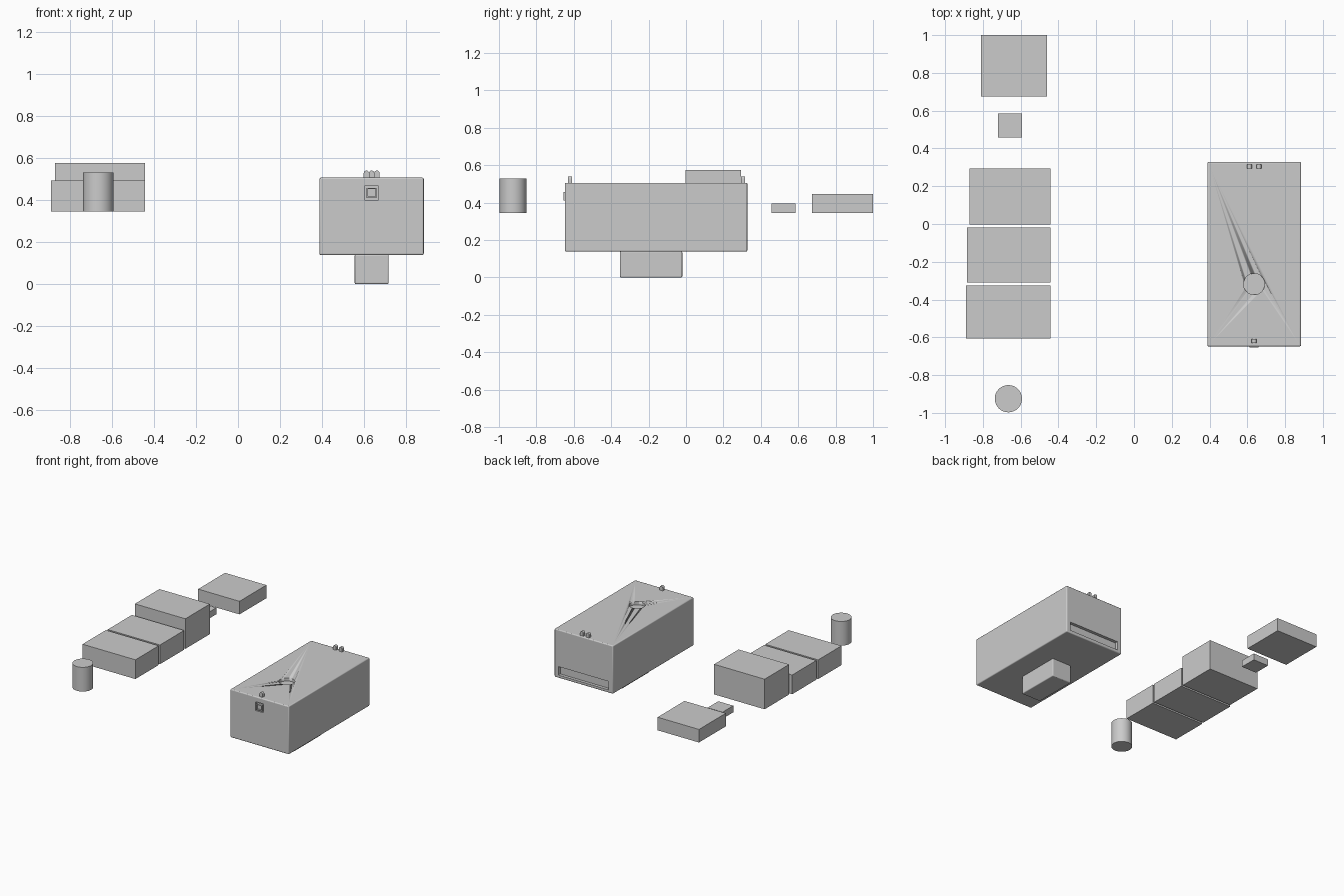
import bpy, bmesh, math

if "Cube" in bpy.data.objects:
    bpy.data.objects.remove(bpy.data.objects["Cube"])

CX = 0.636  # centre line of the case


def box(name, x, y, z, bevel=0.0):
    """Box from three (min, max) ranges, with optional soft edges."""
    bm = bmesh.new()
    bmesh.ops.create_cube(bm, size=1)
    for v in bm.verts:
        v.co = [(r[0] + r[1]) / 2 + c * (r[1] - r[0]) for c, r in zip(v.co, (x, y, z))]
    return finish(name, bm, bevel)


def cylinder(name, x, y, z, radius):
    """Upright cylinder between two heights."""
    bm = bmesh.new()
    bmesh.ops.create_cone(bm, cap_ends=True, segments=48, radius1=radius,
                          radius2=radius, depth=z[1] - z[0])
    bmesh.ops.translate(bm, verts=bm.verts, vec=(x, y, (z[0] + z[1]) / 2))
    ob = finish(name, bm)
    smooth(ob)
    return ob


def finish(name, bm, bevel=0.0):
    bmesh.ops.recalc_face_normals(bm, faces=bm.faces)
    me = bpy.data.meshes.new(name)
    bm.to_mesh(me)
    bm.free()
    ob = bpy.data.objects.new(name, me)
    bpy.context.collection.objects.link(ob)
    if bevel:
        mod = ob.modifiers.new("soft_edges", 'BEVEL')
        mod.width = bevel
        mod.segments = 3
        smooth(ob)
    return ob


def smooth(ob):
    bpy.ops.object.select_all(action='DESELECT')
    ob.select_set(True)
    bpy.context.view_layer.objects.active = ob
    bpy.ops.object.shade_smooth_by_angle(angle=math.radians(35))


def cut(ob, cutter):
    mod = ob.modifiers.new(cutter.name, 'BOOLEAN')
    mod.object = cutter
    mod.operation = 'DIFFERENCE'
    mod.solver = 'EXACT'
    cutter.hide_render = True
    cutter.hide_viewport = True


def sight(name, x, y):
    """Small round-topped tab standing on the lid."""
    r, z0, z1 = 0.013, 0.50, 0.54
    pts = [(-r, z0), (r, z0)]
    pts += [(r * math.cos(math.pi * i / 8), z1 - r + r * math.sin(math.pi * i / 8))
            for i in range(9)]
    bm = bmesh.new()
    face = bm.faces.new([bm.verts.new((x + px, y - 0.011, pz)) for px, pz in pts])
    ext = bmesh.ops.extrude_face_region(bm, geom=[face])
    bmesh.ops.translate(bm, vec=(0, 0.022, 0),
                        verts=[v for v in ext["geom"] if isinstance(v, bmesh.types.BMVert)])
    smooth(finish(name, bm))


# Loose components laid out in a row
Z = 0.345
box("battery_box", (-0.81, -0.46), (0.675, 1.0), (Z, 0.445))
box("camera_module", (-0.72, -0.593), (0.457, 0.585), (Z, 0.395))
box("thermal_printer", (-0.87, -0.443), (-0.003, 0.293), (Z, 0.575))
box("breadboard", (-0.885, -0.443), (-0.31, -0.018), (Z, 0.492))
box("computer_board", (-0.89, -0.443), (-0.607, -0.325), (Z, 0.492))
cylinder("push_button", -0.665, -0.925, (Z, 0.53), 0.072)

# Case with button recess, paper slot and lens recess
case = box("case", (0.388, 0.884), (-0.648, 0.328), (0.138, 0.506), 0.007)
cut(case, cylinder("button_recess_cutter", CX, -0.318, (0.482, 0.60), 0.056))
cut(case, box("paper_slot_cutter", (0.425, 0.85), (0.305, 0.40), (0.16, 0.225)))
cut(case, box("lens_recess_cutter", (CX - 0.033, CX + 0.033), (-0.70, -0.638), (0.40, 0.467)))

# Grip under the case
box("grip", (0.555, 0.717), (-0.353, -0.02), (0.0, 0.14), 0.006)

# Square lens standing out of its recess
lens = box("lens", (CX - 0.024, CX + 0.024), (-0.655, -0.63), (0.41, 0.457))
cut(lens, box("lens_window_cutter", (CX - 0.018, CX + 0.018), (-0.70, -0.645), (0.416, 0.451)))

# Aiming sights
sight("front_sight", CX, -0.62)
for side, s in (("left", -1), ("right", 1)):
    sight("rear_sight_" + side, CX + s * 0.025, 0.305)
